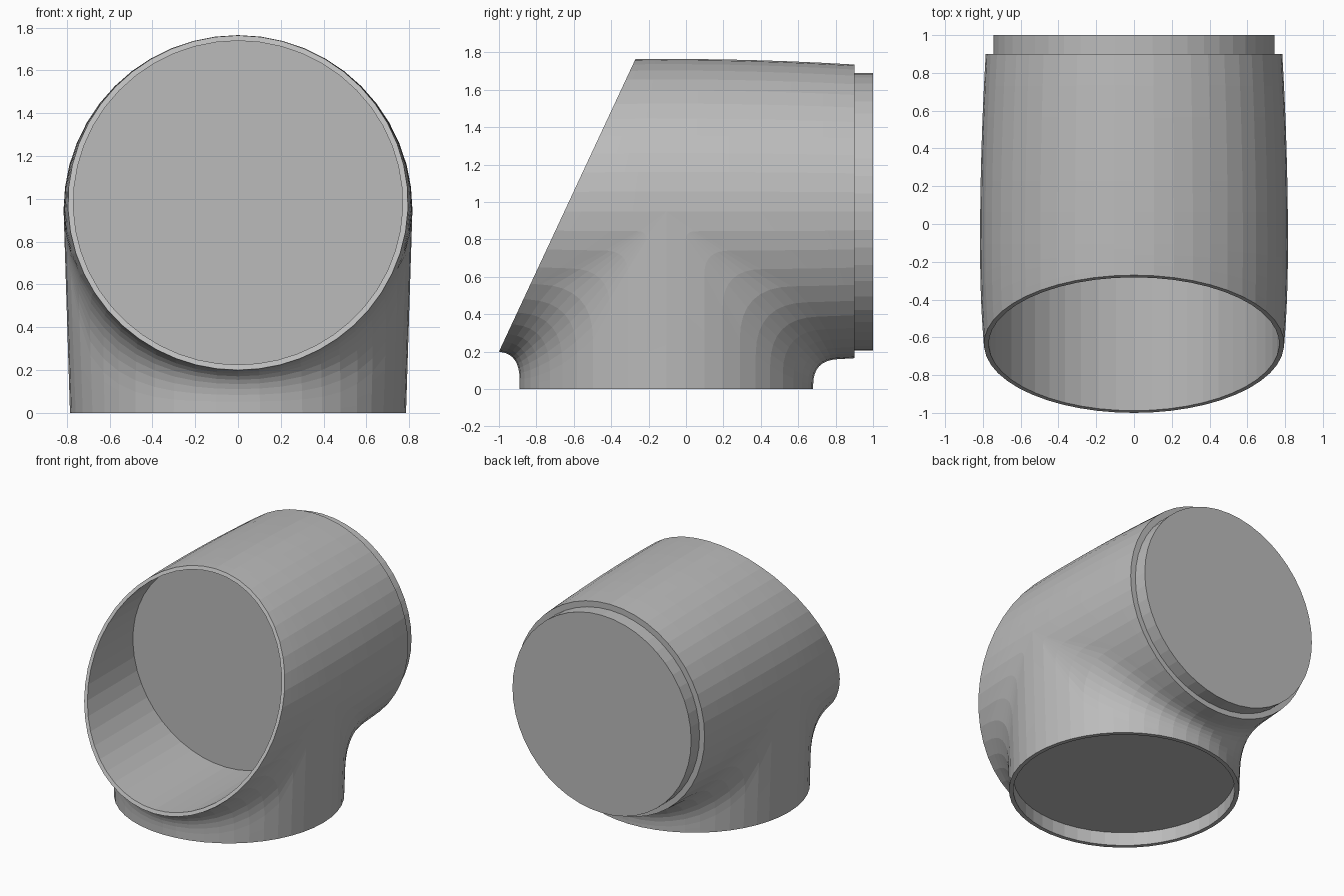
import bpy, bmesh, math
from mathutils import Vector

if "Cube" in bpy.data.objects:
    bpy.data.objects.remove(bpy.data.objects["Cube"])

SEG = 48            # sides around barrel and neck
AXIS_Z = 0.95       # barrel axis height
NECK_Y, NECK_R = -0.105, 0.785
BACK_Y = 0.9
RIM_Z = 0.9825      # centre height of the slanted mouth


def barrel_r(y):
    # slightly bulged barrel, widest above the neck
    d = y + 0.1
    return 0.815 - 0.03 * d ** 2 if d > 0 else 0.815 - 0.083 * (-d) ** 2.3


def mouth_y(z):
    # slanted mouth plane
    return -1 + (z - 0.2) * 0.73 / 1.565


def barrel_pt(a, y):
    r = barrel_r(y)
    return Vector((r * math.cos(a), y, AXIS_Z + r * math.sin(a)))


def mouth_pt(a):
    y = -0.6
    for _ in range(40):
        y = 0.5 * y + 0.5 * mouth_y(barrel_pt(a, y).z)
    return barrel_pt(a, y)


def upper_curve(a, front):
    end = mouth_pt(a).y if front else BACK_Y
    return [barrel_pt(a, NECK_Y + (end - NECK_Y) * i / 6) for i in range(7)]


def lower_curve(a, front):
    # up the neck, round the fillet, out along the barrel
    s = abs(math.sin(a))
    sign = -1 if front else 1
    end = mouth_pt(a).y if front else BACK_Y
    yc = NECK_Y + sign * NECK_R * s
    foot = Vector((NECK_R * math.cos(a), yc, 0))
    corner = barrel_pt(a, yc)
    rad = (0.13 + 0.6 * s * (1 - s)) * min(1, 2 * s)
    if s < 1e-4:
        rad = 0
    rv = min(rad, corner.z * 0.85)
    rh = min(rad, abs(end - yc) * 0.9)
    low = corner.lerp(foot, rv / corner.z)
    out = barrel_pt(a, yc + sign * rh)
    pts = [foot.lerp(low, i / 4) for i in range(4)]
    for i in range(8):
        t = i / 8
        pts.append(low.lerp(corner, t).lerp(corner.lerp(out, t), t))
    pts += [barrel_pt(a, out.y + (end - out.y) * i / 6) for i in range(7)]
    return pts


def skin(bm, rows, closed=False):
    vs = [[bm.verts.new(p) for p in row] for row in rows]
    pairs = list(zip(vs, vs[1:]))
    for r0, r1 in pairs:
        n = len(r0)
        for i in range(n if closed else n - 1):
            j = (i + 1) % n
            bm.faces.new((r0[i], r0[j], r1[j], r1[i]))
    return vs


def finish(bm, name, mat):
    bmesh.ops.remove_doubles(bm, verts=bm.verts, dist=0.0005)
    bmesh.ops.dissolve_degenerate(bm, edges=bm.edges, dist=0.0003)
    bmesh.ops.recalc_face_normals(bm, faces=bm.faces)
    me = bpy.data.meshes.new(name)
    bm.to_mesh(me)
    bm.free()
    me.materials.append(mat)
    ob = bpy.data.objects.new(name, me)
    bpy.context.collection.objects.link(ob)


grey = bpy.data.materials.new("plain grey")
grey.diffuse_color = (0.5, 0.5, 0.5, 1)
grey.use_nodes = True
grey.node_tree.nodes["Principled BSDF"].inputs["Base Color"].default_value = grey.diffuse_color

angles = [2 * math.pi * i / SEG for i in range(SEG)]
half = SEG // 2
upper = [math.pi * i / half for i in range(half + 1)]
lower = [-a for a in upper]

# outer skin of barrel and neck
bm = bmesh.new()
for front in (True, False):
    skin(bm, [upper_curve(a, front) for a in upper])
    skin(bm, [lower_curve(a, front) for a in lower])

# mouth lip, inner wall and inner disc
lip = [mouth_pt(a) for a in angles]
inner = []
for p in lip:
    z = RIM_Z + (p.z - RIM_Z) * 0.968
    inner.append(Vector((p.x * 0.968, mouth_y(z), z)))
rows = skin(bm, [lip, inner, [Vector((p.x, -0.15, p.z)) for p in inner]], True)
bm.faces.new(rows[-1])

# neck lip and shallow recess
def neck_ring(r, z):
    return [Vector((r * math.cos(a), NECK_Y + r * math.sin(a), z)) for a in angles]
rows = skin(bm, [neck_ring(NECK_R, 0), neck_ring(0.755, 0), neck_ring(0.755, 0.1)], True)
bm.faces.new(rows[-1])

# back step, collar and closing disc
def back_ring(r, y):
    return [Vector((r * math.cos(a), y, AXIS_Z - 0.002 + r * math.sin(a))) for a in angles]
rows = skin(bm, [[barrel_pt(a, BACK_Y) for a in angles],
                 back_ring(0.743, BACK_Y), back_ring(0.743, 1.0)], True)
bm.faces.new(rows[-1])
finish(bm, "pipe_elbow_body", grey)
